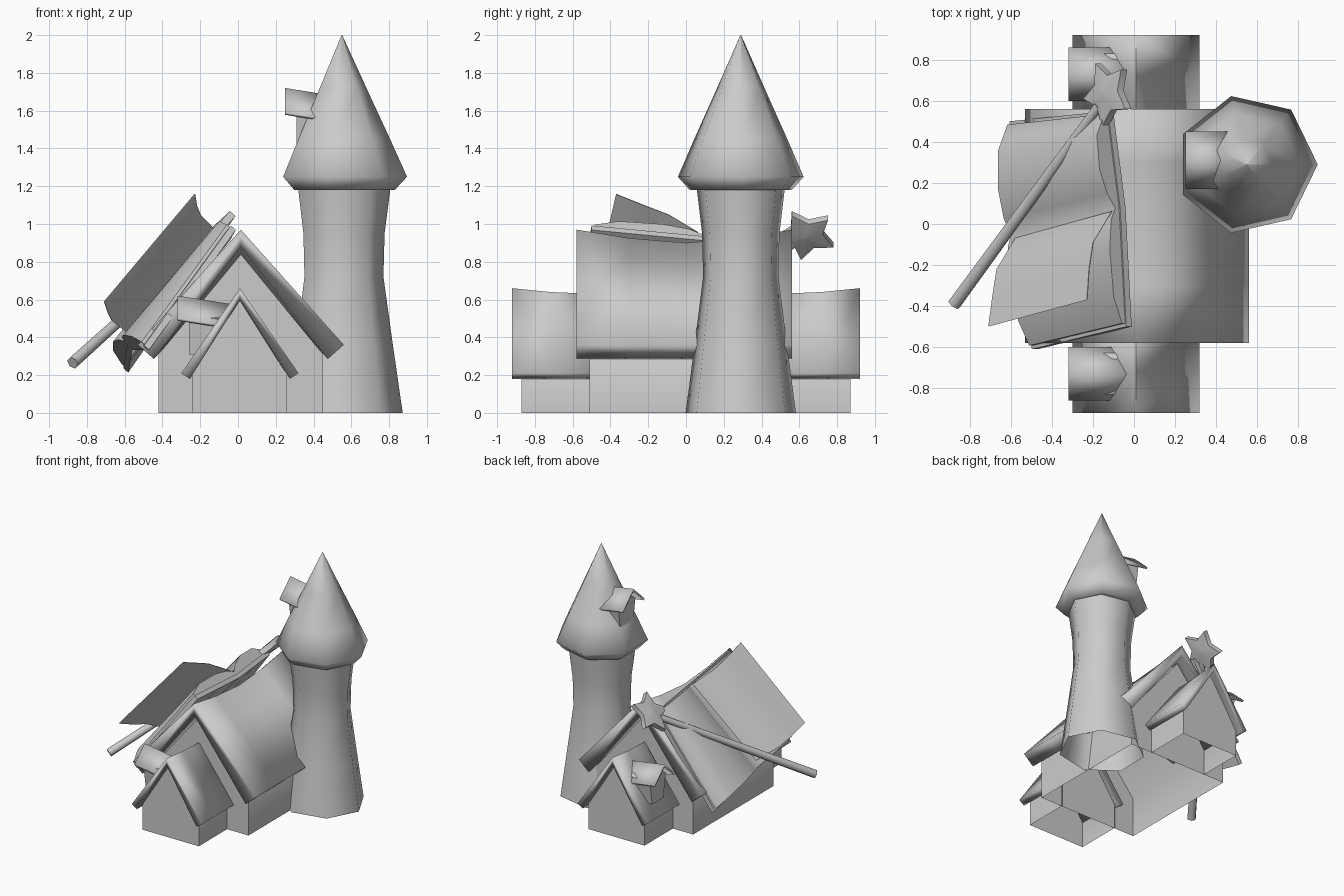
import bpy, bmesh, math
from mathutils import Vector

if "Cube" in bpy.data.objects:
    bpy.data.objects.remove(bpy.data.objects["Cube"])

N = Vector((-0.75, 0, 0.66))      # outward normal of the left main roof slope


def loft(name, rings, angle=60, open_base=False, caps=(True, True)):
    """Skin closed rings of points, cap the ends, optionally leave the ground side open."""
    bm = bmesh.new()
    rows = [[bm.verts.new(p) for p in r] for r in rings]
    n = len(rows[0])
    for a, b in zip(rows, rows[1:]):
        for i in range(n):
            j = (i + 1) % n
            bm.faces.new((a[i], a[j], b[j], b[i]))
    ends = [bm.faces.new(rows[0]), bm.faces.new(rows[-1][::-1])]
    bmesh.ops.recalc_face_normals(bm, faces=bm.faces)
    drop = [f for f, keep in zip(ends, caps) if not keep]
    if open_base:
        drop += [f for f in bm.faces if f not in drop and all(v.co.z < 1e-4 for v in f.verts)]
    bmesh.ops.delete(bm, geom=drop, context='FACES')
    me = bpy.data.meshes.new(name)
    bm.to_mesh(me)
    bm.free()
    ob = bpy.data.objects.new(name, me)
    bpy.context.collection.objects.link(ob)
    bpy.ops.object.select_all(action='DESELECT')
    ob.select_set(True)
    bpy.context.view_layer.objects.active = ob
    bpy.ops.object.shade_smooth_by_angle(angle=math.radians(angle))
    return ob


def chevron(w, eave, ridge, tx, tz, t):
    """Gable roof section with thickness."""
    return [(-w, eave), (0, ridge), (w, eave), (w - tx, eave - tz),
            (0, ridge - t), (-w + tx, eave - tz)]


def gable(w0, w1, base, eave, ridge):
    """House-shaped wall section."""
    return [(-w0, base), (-w1, eave), (0, ridge), (w1, eave), (w0, base)]


def along_y(sec, cx, y):
    return [(cx + a, y, z) for a, z in sec]


def along_x(sec, cy, x):
    return [(x, cy + a, z) for a, z in sec]


def lathe(name, prof, cx, cy, sy, caps):
    sides = 7
    rings = [[(cx + r * math.cos(2 * math.pi * i / sides),
               cy + sy * r * math.sin(2 * math.pi * i / sides), z)
              for i in range(sides)] for r, z in prof]
    return loft(name, rings, 70, caps=caps)


def dormer(name, cy, x0, x1, ridge0, ridge1, drop, w, base):
    """Small window gable facing -x."""
    loft(name + "_roof", [
        along_x(chevron(w, r - drop, r, 0.008, 0.012, 0.02), cy, x)
        for x, r in ((x0, ridge0), (x1, ridge1))], 100)
    e = ridge0 - drop
    loft(name + "_wall", [
        along_x(gable(w * 0.55, w * 0.78, base, e, ridge0 - 0.05), cy, x0 + 0.06),
        along_x(gable(w * 0.55, w * 0.78, base, e, ridge1 - 0.03), cy, x1 - 0.02)])


# Main house walls and sagging roof
main = gable(0.435, 0.435, 0, 0.31, 0.84)
loft("main_walls", [along_y(main, 0.015, y) for y in (-0.51, 0.51)], open_base=True)
loft("main_roof", [along_y(chevron(0.545, 0.36, r, 0.085, 0.075, 0.09), 0.015, y)
                   for y, r in ((-0.58, 0.97), (-0.3, 0.925), (0, 0.9),
                                (0.3, 0.925), (0.56, 0.97))], 100)

# Front and back wings, each with a dormer on the left slope
for s, side in ((-1, "front"), (1, "back")):
    sec = gable(0.25, 0.25, 0, 0.24, 0.6)
    loft(side + "_wing_walls", [along_y(sec, 0.01, s * y) for y in (0.87, 0.5)],
         open_base=True, caps=(True, False))
    loft(side + "_wing_roof",
         [along_y(chevron(0.31, 0.21, r, 0.045, 0.03, 0.06), 0.01, s * y)
          for y, r in ((0.92, 0.66), (0.72, 0.64), (0.48, 0.63))], 100)
    dormer(side + "_dormer", s * 0.73, -0.32, -0.03, 0.62, 0.575, 0.12, 0.13, 0.31)

# Tower with flared base, pointed roof and dormer
lathe("tower", [(0.322, 0), (0.27, 0.36), (0.22, 0.72), (0.226, 0.95), (0.26, 1.21)],
      0.55, 0.29, 0.93, (False, False))
lathe("tower_roof", [(0.24, 1.18), (0.28, 1.18), (0.345, 1.25), (0.255, 1.45),
                     (0.13, 1.72), (0.002, 2.0)], 0.55, 0.29, 0.99, (True, True))
dormer("tower_dormer", 0.31, 0.25, 0.47, 1.72, 1.685, 0.13, 0.14, 1.38)

# Open book lying on the left slope: top and bottom corners at front, spine, back
tops = [Vector(p) for p in ((-0.03, -0.5, 0.985), (-0.06, 0.08, 0.93), (-0.12, 0.55, 0.92))]
lows = [Vector(p) for p in ((-0.49, -0.61, 0.35), (-0.58, -0.06, 0.35), (-0.60, 0.5, 0.23))]


def across(pts, u):
    return pts[1].lerp(pts[0], -u) if u < 0 else pts[1].lerp(pts[2], u)


def book_ring(u, h0, h1, inset=0.0):
    a, b = across(tops, u), across(lows, u)
    a, b = a.lerp(b, inset), b.lerp(a, inset)
    return [a + N * h0, a + N * h1, b + N * h1, b + N * h0]


loft("book_cover", [book_ring(u, -0.025, 0.01) for u in (-1, -0.5, 0, 0.5, 1)])
loft("book_pages", [book_ring(u, 0.0, h, 0.01) for u, h in
                    ((-0.97, 0.03), (-0.75, 0.075), (-0.35, 0.085), (-0.1, 0.065), (0, 0.035),
                     (0.15, 0.075), (0.4, 0.105), (0.75, 0.095), (0.97, 0.03))])

# Lifted page curling up from the spine
page = []
for top, low in (((-0.11, 0.06, 0.96), (-0.58, -0.07, 0.42)),
                 ((-0.20, -0.09, 1.05), (-0.67, -0.22, 0.49)),
                 ((-0.22, -0.22, 1.10), (-0.69, -0.35, 0.53)),
                 ((-0.23, -0.37, 1.16), (-0.71, -0.50, 0.59))):
    t, l = Vector(top), Vector(low)
    off = Vector((0.004, 0.003, -0.004))
    page.append([t, l, l + off, t + off])
loft("lifted_page", page)

# Wand shaft
a, b = Vector((-0.875, -0.39, 0.265)), Vector((-0.17, 0.575, 0.90))
d = (b - a).normalized()
side = d.cross(N).normalized()
up = side.cross(d)
loft("wand", [[p + r * (side * math.cos(i * math.pi / 3) + up * math.sin(i * math.pi / 3))
               for i in range(6)] for p, r in ((a, 0.034), (b, 0.026))])

# Star on the wand tip, lying parallel to the roof slope
c = Vector((-0.125, 0.635, 0.945))
e1, e2 = Vector((0, 1, 0)), Vector((0.66, 0, 0.75))


def star(k, h):
    pts = []
    for i in range(10):
        ang = math.radians(45 + 36 * i)
        r = k * (0.165 if i % 2 == 0 else 0.09)
        pts.append(c + N * h + r * (e1 * math.cos(ang) + e2 * math.sin(ang)))
    return pts


loft("wand_star", [star(0.02, -0.035), star(1, -0.02), star(1, 0.02), star(0.02, 0.035)])
